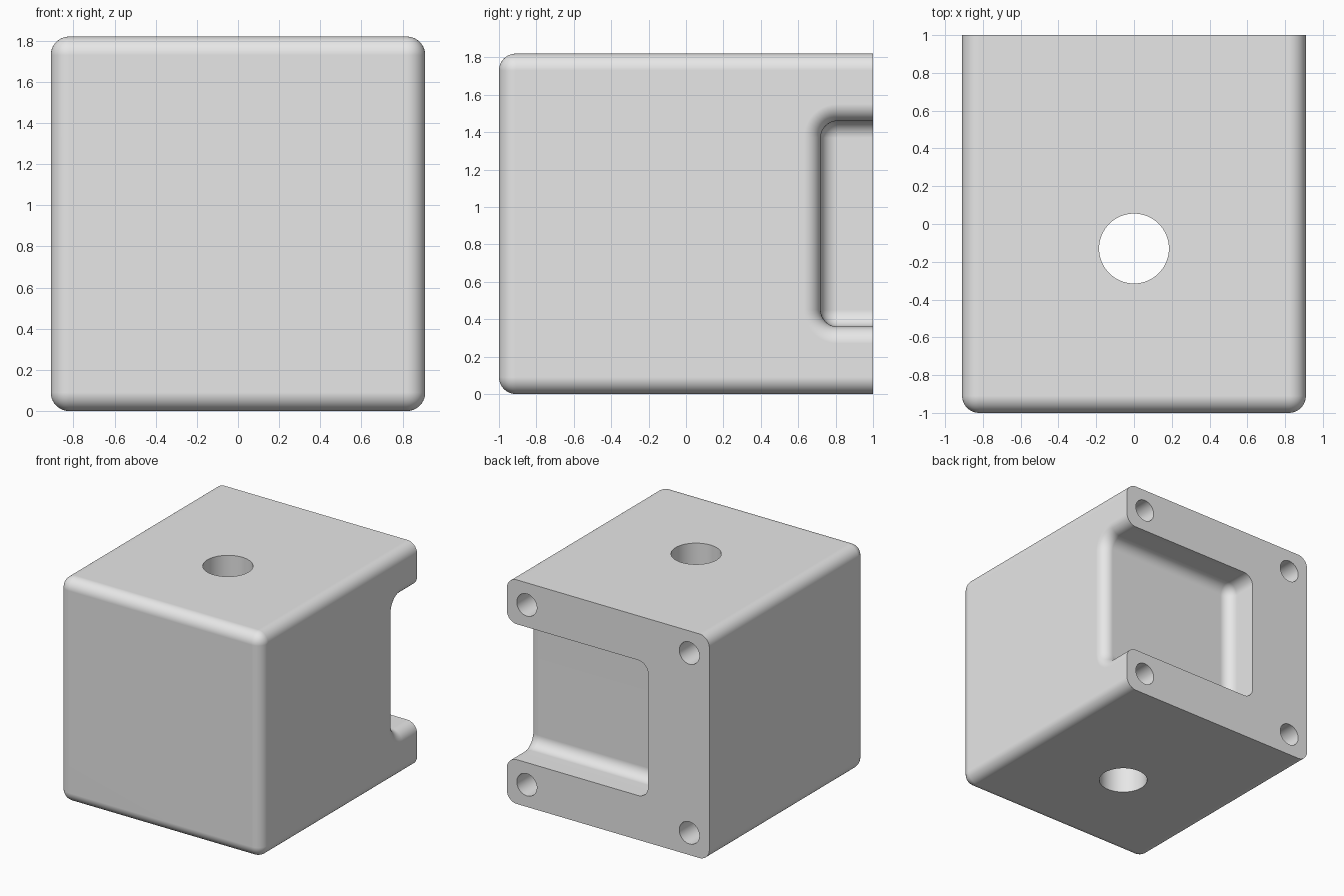
import bpy, bmesh, math
from mathutils import Matrix

cube = bpy.data.objects.get("Cube")
if cube:
    bpy.data.objects.remove(cube, do_unlink=True)

W, H = 0.91, 1.82      # half width, height
R = 0.09               # edge rounding
STEPS = 10             # segments per rounded edge

grey = bpy.data.materials.new("plain_grey")
grey.use_nodes = True
grey.diffuse_color = (0.8, 0.8, 0.8, 1)
grey.node_tree.nodes["Principled BSDF"].inputs["Base Color"].default_value = (0.8, 0.8, 0.8, 1)


def make_object(name, bm):
    bmesh.ops.recalc_face_normals(bm, faces=bm.faces)
    mesh = bpy.data.meshes.new(name)
    bm.to_mesh(mesh)
    bm.free()
    mesh.materials.append(grey)
    obj = bpy.data.objects.new(name, mesh)
    bpy.context.collection.objects.link(obj)
    return obj


def cylinder(name, radius, depth, matrix):
    bm = bmesh.new()
    bmesh.ops.create_cone(bm, cap_ends=True, segments=64, radius1=radius,
                          radius2=radius, depth=depth, matrix=matrix)
    return make_object(name, bm)


def arc(count=STEPS):
    return [math.pi / 2 * i / count for i in range(count + 1)]


# Block with every edge rounded except around the flat back face
bm = bmesh.new()
bmesh.ops.create_cube(bm, size=1, matrix=Matrix.Translation((0, 0, H / 2))
                      @ Matrix.Diagonal((2 * W, 2, H, 1)))
rounded = [e for e in bm.edges if min(v.co.y for v in e.verts) < 0]
bmesh.ops.bevel(bm, geom=rounded, offset=R, segments=STEPS, profile=0.5,
                affect='EDGES', clamp_overlap=True)
block = make_object("mounting_block", bm)


# Pocket cutter: rounded section lofted along x, flaring at the open side
def section(bm, x, radius):
    low, high, floor = 0.36 + R, 1.46 - R, 0.72 + R
    points = [(1.3, low - radius)]
    points += [(floor - radius * math.sin(t), low - radius * math.cos(t)) for t in arc()]
    points += [(floor - radius * math.cos(t), high + radius * math.sin(t)) for t in arc()]
    points += [(1.3, high + radius)]
    return [bm.verts.new((x, y, z)) for y, z in points]


bm = bmesh.new()
stations = [(-0.36 + R * (1 - math.cos(t)), R * math.sin(t)) for t in arc()]
stations += [(W - R + R * math.sin(t), R + R * (1 - math.cos(t))) for t in arc()]
stations.append((W + 0.2, 2 * R))
rings = [section(bm, x, radius) for x, radius in stations]
for a, b in zip(rings, rings[1:]):
    for i in range(len(a)):
        j = (i + 1) % len(a)
        bm.faces.new((a[i], a[j], b[j], b[i]))
bm.faces.new(rings[0])
bm.faces.new(rings[-1])
bmesh.ops.remove_doubles(bm, verts=bm.verts, dist=0.0001)
cutters = [make_object("pocket_cutter", bm)]

# Through hole from top to bottom
cutters.append(cylinder("shaft_hole_cutter", 0.185, 3,
                        Matrix.Translation((0, -0.13, H / 2))))

# Blind screw holes in the four back corners
for x in (-0.73, 0.73):
    for z in (0.18, 1.64):
        place = Matrix.Translation((x, 1, z)) @ Matrix.Rotation(math.pi / 2, 4, 'X')
        cutters.append(cylinder("screw_hole_cutter", 0.09, 0.9, place))

# Cut the block and smooth the rounded edges
bpy.ops.object.select_all(action='DESELECT')
bpy.context.view_layer.objects.active = block
block.select_set(True)
for cutter in cutters:
    cutter.hide_render = True
    mod = block.modifiers.new("cut", 'BOOLEAN')
    mod.operation = 'DIFFERENCE'
    mod.solver = 'EXACT'
    mod.object = cutter
    bpy.ops.object.modifier_apply(modifier=mod.name)
    bpy.data.objects.remove(cutter, do_unlink=True)

bpy.ops.object.shade_smooth_by_angle(angle=math.radians(30))
weighted = block.modifiers.new("even_shading", 'WEIGHTED_NORMAL')
weighted.keep_sharp = True
